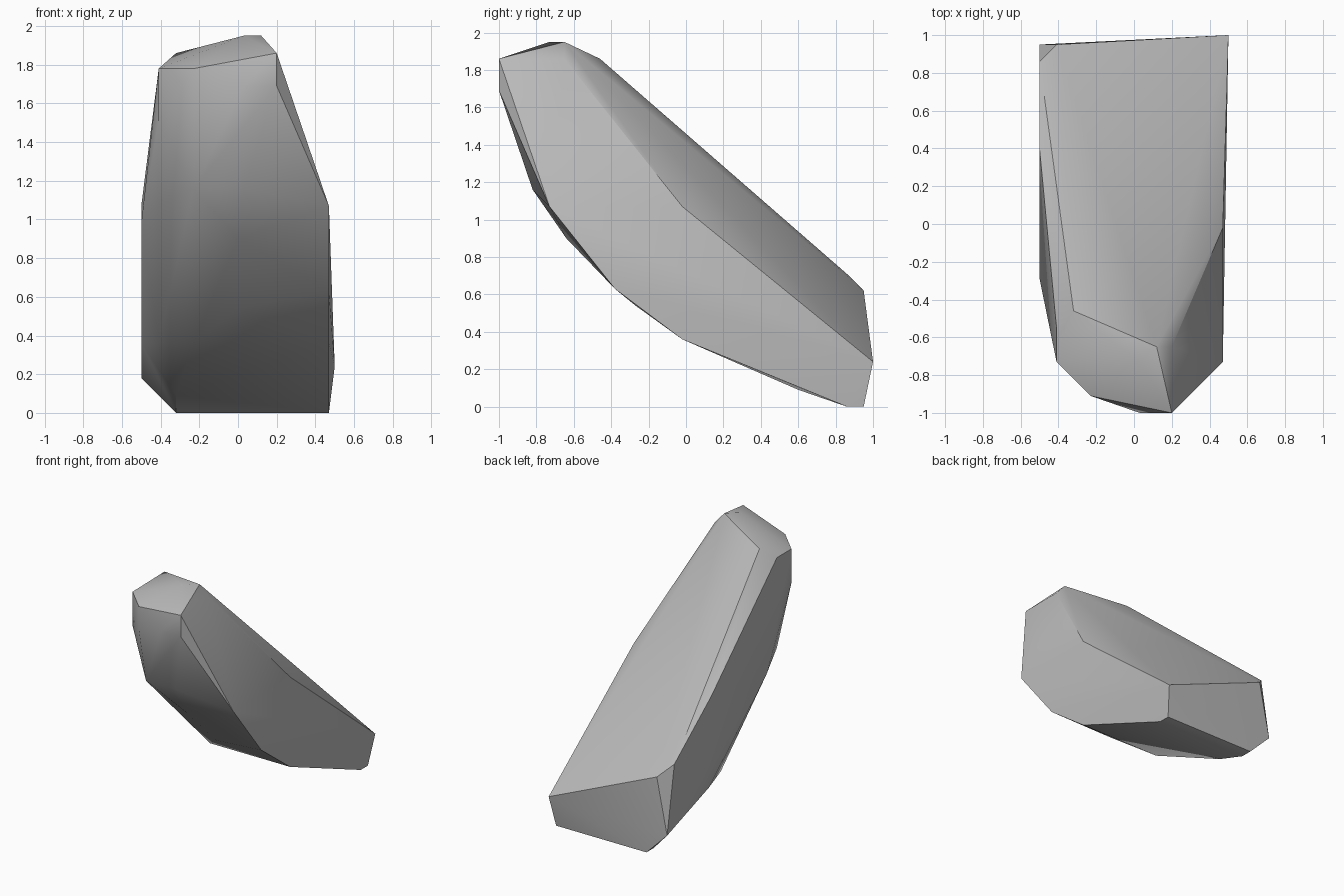
import bpy
import bmesh
import math

# Remove the default object only
default = bpy.data.objects.get("Cube")
if default:
    bpy.data.objects.remove(default, do_unlink=True)


def flat_material(name, value):
    """Create a plain grey material."""
    material = bpy.data.materials.new(name)
    material.use_nodes = True
    colour = (value, value, value, 1)
    material.diffuse_color = colour
    shader = next(node for node in material.node_tree.nodes
                  if node.type == "BSDF_PRINCIPLED")
    shader.inputs["Base Color"].default_value = colour
    return material


def hull_from_sections(name, sections, material, sharp_angle):
    """Wrap one convex skin around corner sections lying at constant x."""
    bm = bmesh.new()
    for x, corners in sections:
        for y, z in corners:
            bm.verts.new((x, y, z))
    hull = bmesh.ops.convex_hull(bm, input=bm.verts[:])
    inner = {item for key in ("geom_interior", "geom_unused")
             for item in hull[key] if isinstance(item, bmesh.types.BMVert)}
    bmesh.ops.delete(bm, geom=list(inner), context="VERTS")

    # Merge coplanar triangles into clean facets
    bmesh.ops.dissolve_limit(bm, angle_limit=math.radians(1),
                             verts=bm.verts[:], edges=bm.edges[:])
    bmesh.ops.recalc_face_normals(bm, faces=bm.faces[:])
    mesh = bpy.data.meshes.new(name)
    bm.to_mesh(mesh)
    bm.free()
    mesh.materials.append(material)
    rock = bpy.data.objects.new(name, mesh)
    bpy.context.collection.objects.link(rock)

    # Soften shallow facets, keep strong ridges crisp
    bpy.ops.object.select_all(action="DESELECT")
    rock.select_set(True)
    bpy.context.view_layer.objects.active = rock
    bpy.ops.object.shade_smooth_by_angle(angle=math.radians(sharp_angle))
    return rock


# Corners of the leaning boulder, each section listed as (y, z)
boulder_sections = [
    # Flat right flank
    (-.5, [(.4, 1.07), (.86, .71), (.95, .18), (.43, .36), (-.29, .98)]),
    # Right shoulder and chamfers
    (-.41, [(-.73, 1.78), (-.55, 1.78), (-.73, 1.51), (-.55, 1.07),
            (.15, .36), (.95, .62)]),
    (-.32, [(-.46, 1.86), (.6, .09), (.86, 0), (.95, 0)]),
    # Rounded belly and front
    (-.23, [(-.91, 1.78), (-.91, 1.6), (-.82, 1.16), (-.02, .36)]),
    (0, [(-.64, .9), (-.27, .54)]),
    (.03, [(-.73, 1.95), (-1, 1.69), (-.82, 1.16)]),
    # Peak
    (.12, [(-.65, 1.95), (-.02, .36)]),
    (.2, [(-.65, 1.86), (-1, 1.86), (-1, 1.69)]),
    # Flat left flank
    (.47, [(-.73, 1.07), (-.02, 1.07), (-.38, .63), (-.02, .36),
           (.86, 0), (.95, 0)]),
    # Rear corner
    (.5, [(1, .24)]),
]

stone = flat_material("stone grey", .5)
hull_from_sections("leaning_boulder", boulder_sections, stone, 30)
